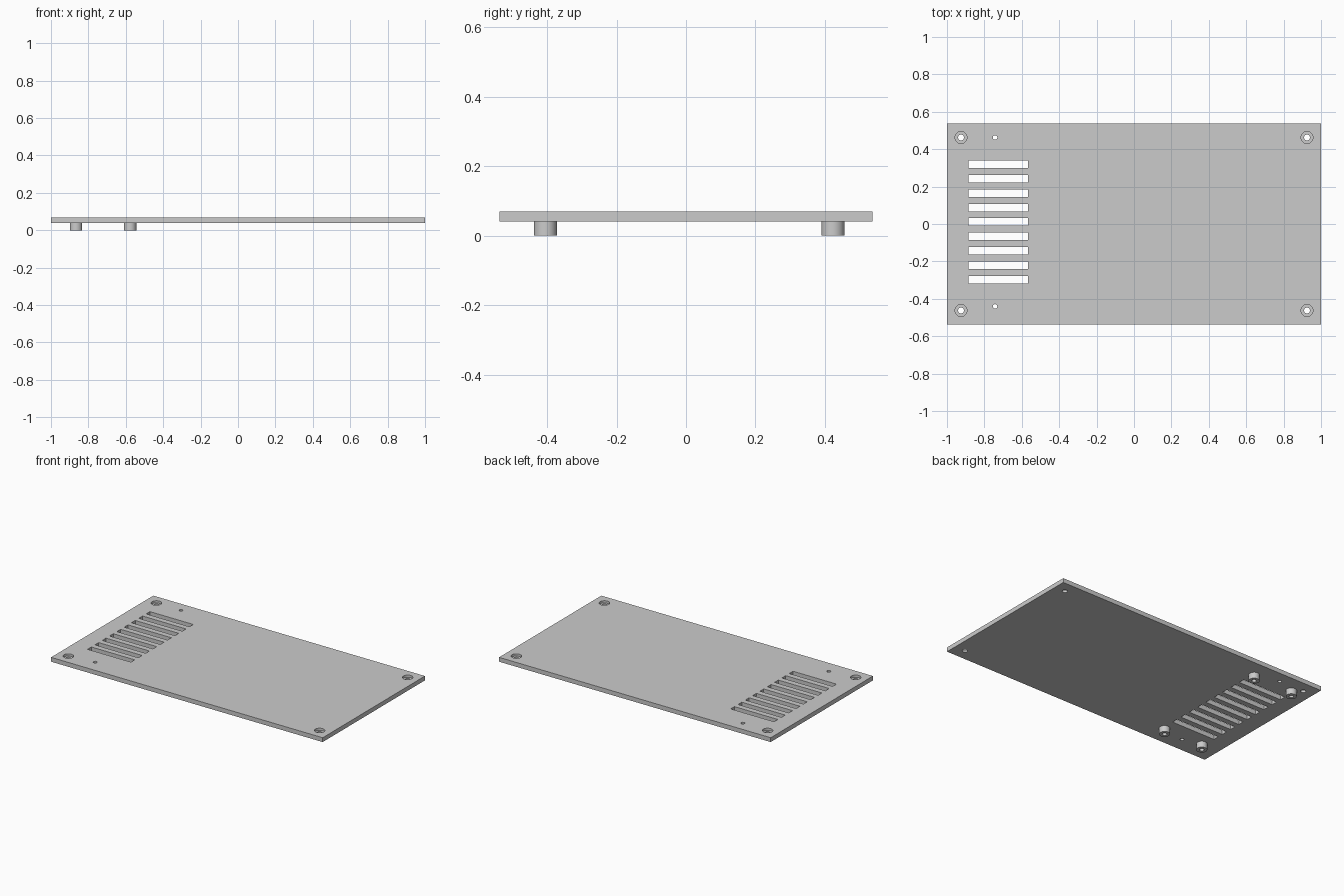
import bpy, bmesh
from math import radians
from mathutils import Matrix, Vector

if "Cube" in bpy.data.objects:
    bpy.data.objects.remove(bpy.data.objects["Cube"], do_unlink=True)

BOTTOM, TOP = 0.04, 0.069
HALF_DEPTH = 0.5375
OFFSET = 0.011            # small shift of the vent group along y
SIDES = 32

grey = bpy.data.materials.new("light grey")
grey.use_nodes = True
colour = (0.6, 0.6, 0.6, 1)
grey.diffuse_color = colour
grey.node_tree.nodes["Principled BSDF"].inputs["Base Color"].default_value = colour


def add_box(bm, x0, x1, y0, y1, z0, z1):
    size = Matrix.Diagonal((x1 - x0, y1 - y0, z1 - z0, 1))
    centre = Matrix.Translation(((x0 + x1) / 2, (y0 + y1) / 2, (z0 + z1) / 2))
    bmesh.ops.create_cube(bm, size=1, matrix=centre @ size)


def add_lathe(bm, x, y, profile, closed=False):
    """Spin a (radius, z) profile around a vertical axis."""
    verts = [bm.verts.new((x + r, y, z)) for r, z in profile]
    pairs = list(zip(verts, verts[1:] + verts[:1]))
    edges = [bm.edges.new(p) for p in (pairs if closed else pairs[:-1])]
    bmesh.ops.spin(bm, geom=verts + edges, cent=(x, y, 0), axis=(0, 0, 1),
                   angle=radians(360), steps=SIDES)


def make_object(name, bm):
    bmesh.ops.remove_doubles(bm, verts=bm.verts, dist=1e-5)
    bmesh.ops.recalc_face_normals(bm, faces=bm.faces)
    mesh = bpy.data.meshes.new(name)
    bm.to_mesh(mesh)
    bm.free()
    mesh.materials.append(grey)
    obj = bpy.data.objects.new(name, mesh)
    bpy.context.collection.objects.link(obj)
    return obj


def smooth(obj):
    bpy.ops.object.select_all(action="DESELECT")
    obj.select_set(True)
    bpy.context.view_layer.objects.active = obj
    bpy.ops.object.shade_smooth_by_angle(angle=radians(30))


# Flat cover plate
bm = bmesh.new()
add_box(bm, -1, 1, -HALF_DEPTH, HALF_DEPTH, BOTTOM, TOP)
plate = make_object("cover_plate", bm)

# Cutter: vent slots, counterbored corner holes and two pin holes
low, high, floor = BOTTOM - 0.02, TOP + 0.02, TOP - 0.015
bm = bmesh.new()
for i in range(-4, 5):
    y = OFFSET + i * 0.077
    add_box(bm, -0.886, -0.566, y - 0.02, y + 0.02, low, high)
for x in (-0.925, 0.925):
    for y in (-0.4625, 0.4625):
        add_lathe(bm, x, y, [(0, low), (0.016, low), (0.016, floor),
                             (0.032, floor), (0.032, high), (0, high)])
for y in (-0.4515, 0.4515):
    add_lathe(bm, -0.743, y + OFFSET,
              [(0, low), (0.012, low), (0.012, high), (0, high)])
cutter = make_object("hole_cutter", bm)
cutter.hide_render = True

cut = plate.modifiers.new("holes", "BOOLEAN")
cut.operation = "DIFFERENCE"
cut.solver = "EXACT"
cut.object = cutter
bpy.ops.object.select_all(action="DESELECT")
plate.select_set(True)
bpy.context.view_layer.objects.active = plate
bpy.ops.object.modifier_apply(modifier=cut.name)
bpy.data.objects.remove(cutter, do_unlink=True)
smooth(plate)

# Hollow standoffs under the vent end
for side, x in (("right", -0.866), ("inner", -0.577)):
    for end, y in (("front", -0.405), ("back", 0.423)):
        bm = bmesh.new()
        add_lathe(bm, x, y, [(0.014, 0), (0.033, 0), (0.033, BOTTOM),
                             (0.014, BOTTOM)], closed=True)
        smooth(make_object(f"standoff_{side}_{end}", bm))
